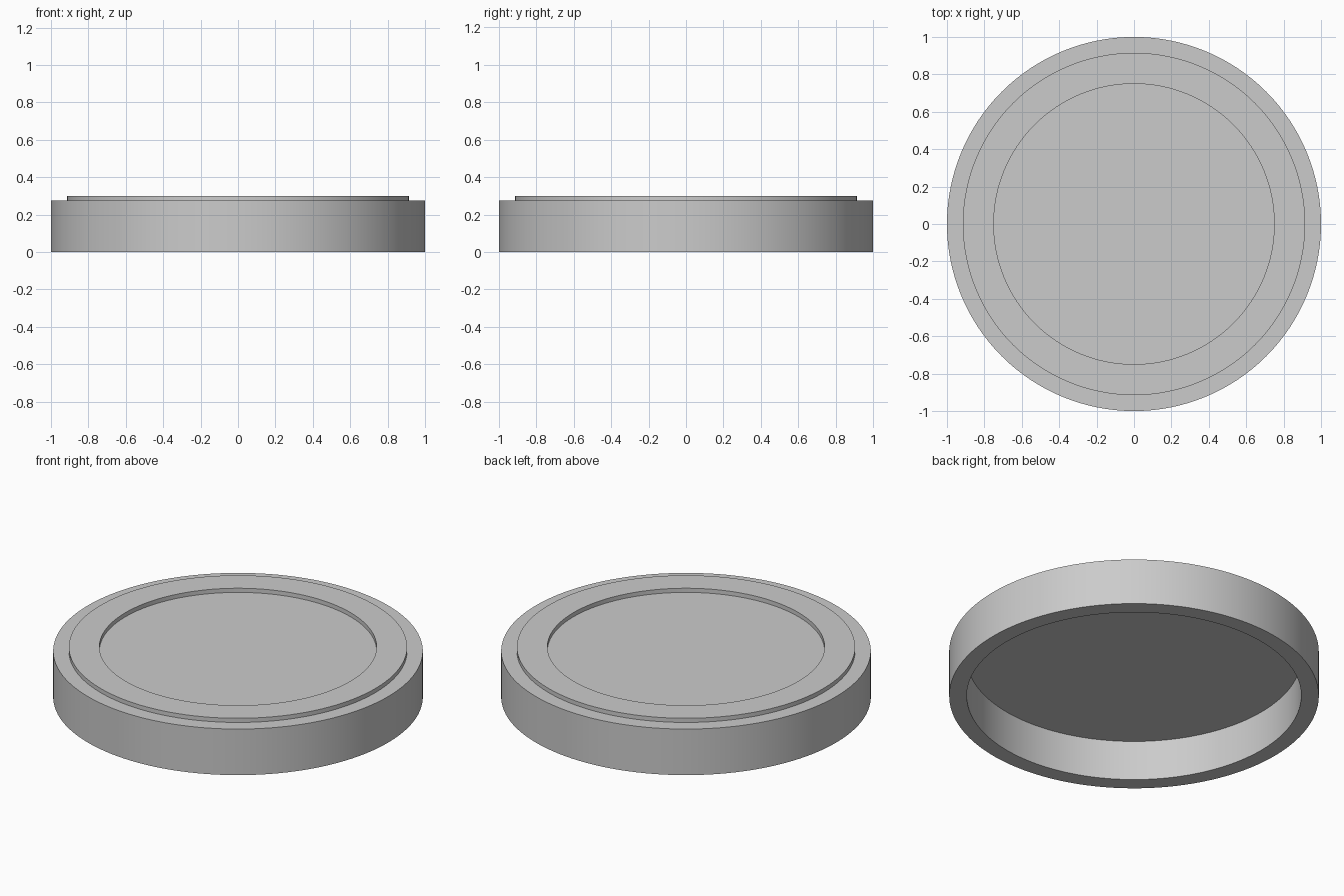
import bpy
import bmesh
import math

cube = bpy.data.objects.get("Cube")
if cube:
    bpy.data.objects.remove(cube, do_unlink=True)

SEGMENTS = 128

grey = bpy.data.materials.new("light_grey")
grey.use_nodes = True
colour = (0.6, 0.6, 0.6, 1.0)
grey.diffuse_color = colour
grey.node_tree.nodes["Principled BSDF"].inputs["Base Color"].default_value = colour


def lathe(name, profile, material):
    """Spin a (radius, height) profile, running axis to axis, around z."""
    bm = bmesh.new()
    verts = [bm.verts.new((r, 0, z)) for r, z in profile]
    edges = [bm.edges.new(pair) for pair in zip(verts, verts[1:])]
    bmesh.ops.spin(bm, geom=verts + edges, cent=(0, 0, 0), axis=(0, 0, 1),
                   angle=math.tau, steps=SEGMENTS, use_duplicate=False)
    bmesh.ops.remove_doubles(bm, verts=bm.verts, dist=0.0001)
    bmesh.ops.recalc_face_normals(bm, faces=bm.faces)
    mesh = bpy.data.meshes.new(name)
    bm.to_mesh(mesh)
    bm.free()
    mesh.materials.append(material)
    obj = bpy.data.objects.new(name, mesh)
    bpy.context.collection.objects.link(obj)
    bpy.ops.object.select_all(action='DESELECT')
    obj.select_set(True)
    bpy.context.view_layer.objects.active = obj
    bpy.ops.object.shade_smooth_by_angle(angle=math.radians(30))
    return obj


# Hollow round lid: recessed top, raised ring, outer wall, open underside
lid_profile = [
    (0, 0.275), (0.75, 0.275),       # recessed top panel
    (0.75, 0.3), (0.915, 0.3),       # raised ring
    (0.915, 0.275), (1, 0.275),      # shoulder
    (1, 0), (0.905, 0),              # outer wall and bottom rim
    (0.905, 0.238), (0, 0.238),      # inner wall and ceiling
]
lathe("round_lid", lid_profile, grey)
